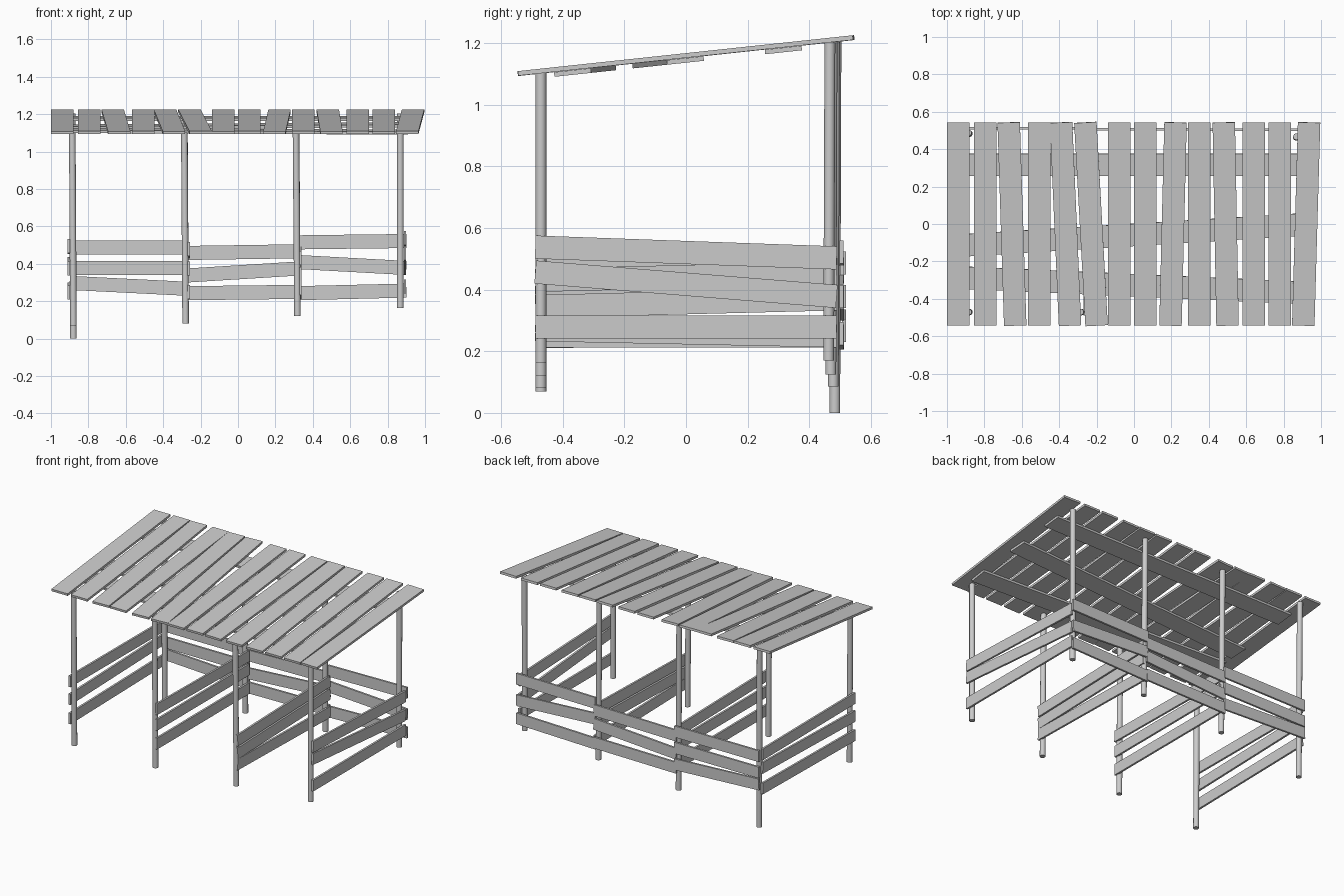
import bpy
from mathutils import Vector, Matrix


def plank(name, a, b, width_dir, width, thick):
    # box from a to b, its broad side along width_dir
    a, b = Vector(a), Vector(b)
    x = (b - a).normalized()
    w = Vector(width_dir)
    w = (w - x * w.dot(x)).normalized()
    n = x.cross(w)
    bpy.ops.mesh.primitive_cube_add(size=1)
    o = bpy.context.object
    o.name = name
    m = Matrix((x * (b - a).length, w * width, n * thick)).transposed().to_4x4()
    m.translation = (a + b) / 2
    o.data.transform(m)
    return o


def post(name, a, b, r=0.0175):
    a, b = Vector(a), Vector(b)
    bpy.ops.mesh.primitive_cylinder_add(vertices=16, radius=r, depth=(b - a).length)
    o = bpy.context.object
    o.name = name
    o.location = (a + b) / 2
    o.rotation_euler = (b - a).to_track_quat('Z', 'Y').to_euler()
    bpy.ops.object.shade_smooth_by_angle()


def roof_z(y):
    # middle of the sloping roof boards
    return 1.159 + 0.107 * y


# posts: bottom x, top x, front foot, back foot, back y
for xb, xt, zf, zb, yb in [(-0.88, -0.886, 0.07, 0.0, 0.483),
                           (-0.28, -0.287, 0.082, 0.085, 0.478),
                           (0.318, 0.31, 0.12, 0.125, 0.470),
                           (0.868, 0.868, 0.163, 0.17, 0.463)]:
    post("front_post", (xb, -0.471, zf), (xt, -0.471, 1.103))
    post("back_post", (xb, yb, zb), (xt, yb + 0.004, roof_z(yb) - 0.006))

# roof boards: centre x at the front edge and at the back edge
boards = [(-0.94, -0.94), (-0.795, -0.795), (-0.635, -0.67), (-0.507, -0.507),
          (-0.342, -0.39), (-0.2, -0.26), (-0.08, -0.08), (0.06, 0.06),
          (0.195, 0.222), (0.35, 0.35), (0.5, 0.48), (0.64, 0.64),
          (0.78, 0.78), (0.905, 0.936)]
for i, (xf, xb) in enumerate(boards):
    dz = 0.001 * (i % 2)
    plank("roof_board", (xf, -0.543, roof_z(-0.543) + dz), (xb, 0.543, roof_z(0.543) + dz),
          (1, 0, 0), 0.12, 0.015)

# battens under the roof: y at the left and right end
for yl, yr in [(0.316, 0.316), (-0.114, -0.002), (-0.287, -0.368)]:
    plank("roof_batten", (-0.91, yl, roof_z(yl) - 0.015), (0.91, yr, roof_z(yr) - 0.015),
          (0, 1, 0.107), 0.12, 0.015)

# back rails per bay: centre z at left and right end
bays = [(-0.9, -0.275, 0.512, [(0.487, 0.487), (0.378, 0.378), (0.298, 0.267)]),
        (-0.285, 0.325, 0.507, [(0.458, 0.467), (0.337, 0.375), (0.243, 0.25)]),
        (0.315, 0.9, 0.504, [(0.515, 0.522), (0.41, 0.378), (0.243, 0.257)])]
for xl, xr, y, rails in bays:
    for zl, zr in rails:
        plank("back_rail", (xl, y, zl), (xr, y, zr), (0, 0, 1), 0.075, 0.013)

# side and divider rails: centre z at the front and back end
stalls = [("left_rail", -0.904, [(0.495, 0.49), (0.375, 0.40), (0.247, 0.262)]),
          ("divider_rail", -0.263, [(0.48, 0.465), (0.375, 0.375), (0.25, 0.25)]),
          ("divider_rail", 0.334, [(0.43, 0.455), (0.345, 0.37), (0.27, 0.25)]),
          ("right_rail", 0.893, [(0.538, 0.503), (0.457, 0.378), (0.279, 0.279)])]
for name, x, rails in stalls:
    for zf, zb in rails:
        plank(name, (x, -0.489, zf), (x, 0.489, zb), (0, 0, 1), 0.075, 0.013)
